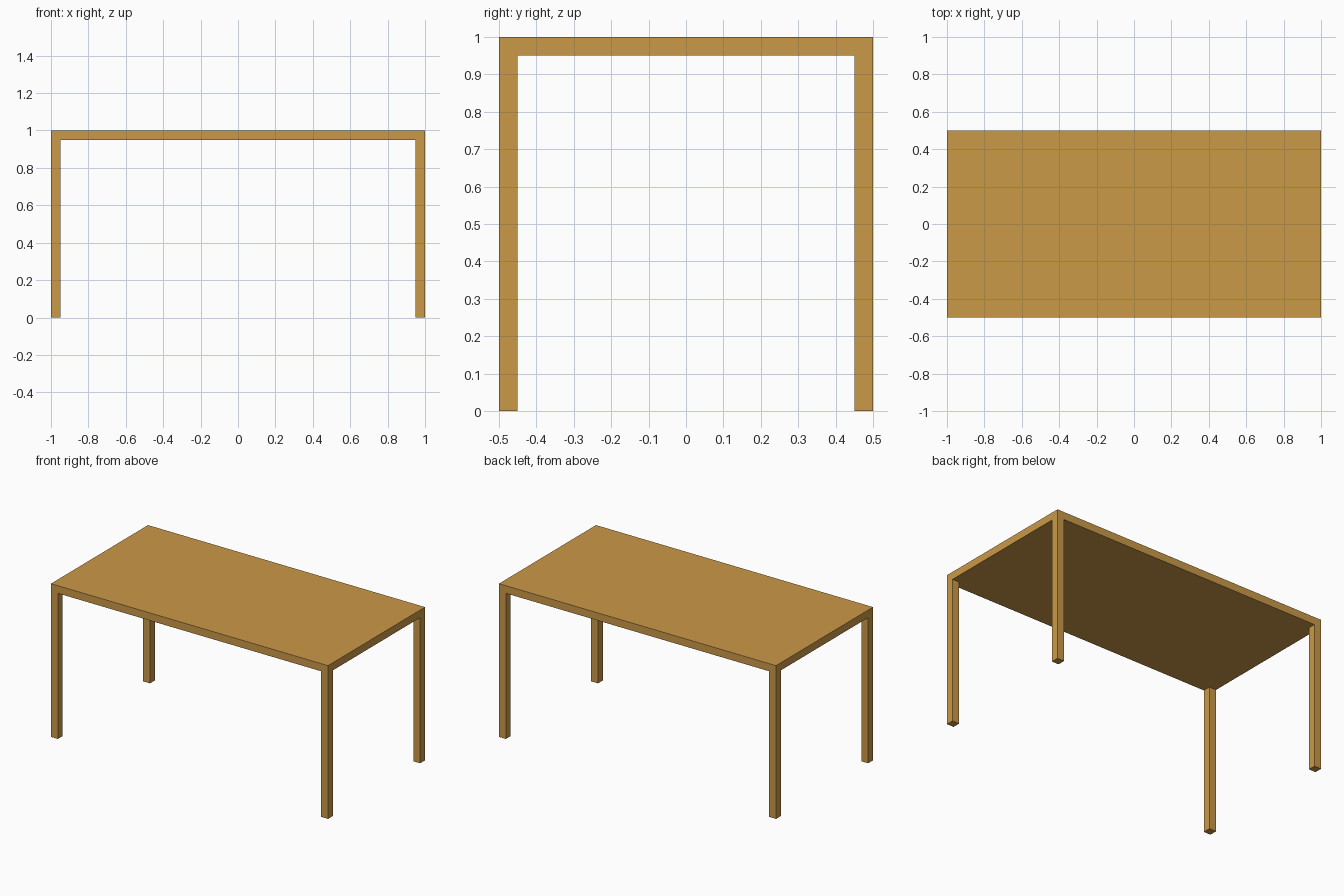
import bpy
import bmesh

if "Cube" in bpy.data.objects:
    bpy.data.objects.remove(bpy.data.objects["Cube"])

LENGTH, DEPTH, HEIGHT, THICK = 2.0, 1.0, 1.0, 0.05
LEG_Z = HEIGHT - THICK


def cuts(size):
    """Outer edges plus the inner edges of the legs."""
    h = size / 2
    return [-h, -h + THICK, h - THICK, h]


bm = bmesh.new()

# Underside of the table top, divided so each corner is a leg section
grid = [[bm.verts.new((x, y, LEG_Z)) for y in cuts(DEPTH)] for x in cuts(LENGTH)]
for i in range(3):
    for j in range(3):
        bm.faces.new((grid[i][j], grid[i][j + 1], grid[i + 1][j + 1], grid[i + 1][j]))
underside = bm.faces[:]
corners = [underside[k] for k in (0, 2, 6, 8)]

# Table top: thicken upward
top = bmesh.ops.extrude_face_region(bm, geom=underside, use_keep_orig=True)["geom"]
bmesh.ops.translate(bm, vec=(0, 0, THICK),
                    verts=[g for g in top if isinstance(g, bmesh.types.BMVert)])

# Legs: pull the four corners down to the floor
legs = bmesh.ops.extrude_discrete_faces(bm, faces=corners)["faces"]
bmesh.ops.translate(bm, vec=(0, 0, -LEG_Z), verts=[v for f in legs for v in f.verts])

bmesh.ops.recalc_face_normals(bm, faces=bm.faces)
mesh = bpy.data.meshes.new("table")
bm.to_mesh(mesh)
bm.free()

# Wood colour
wood = bpy.data.materials.new("wood")
wood.diffuse_color = (0.60, 0.32, 0.065, 1)
wood.use_nodes = True
wood.node_tree.nodes["Principled BSDF"].inputs["Base Color"].default_value = wood.diffuse_color
mesh.materials.append(wood)

table = bpy.data.objects.new("table", mesh)
bpy.context.collection.objects.link(table)
